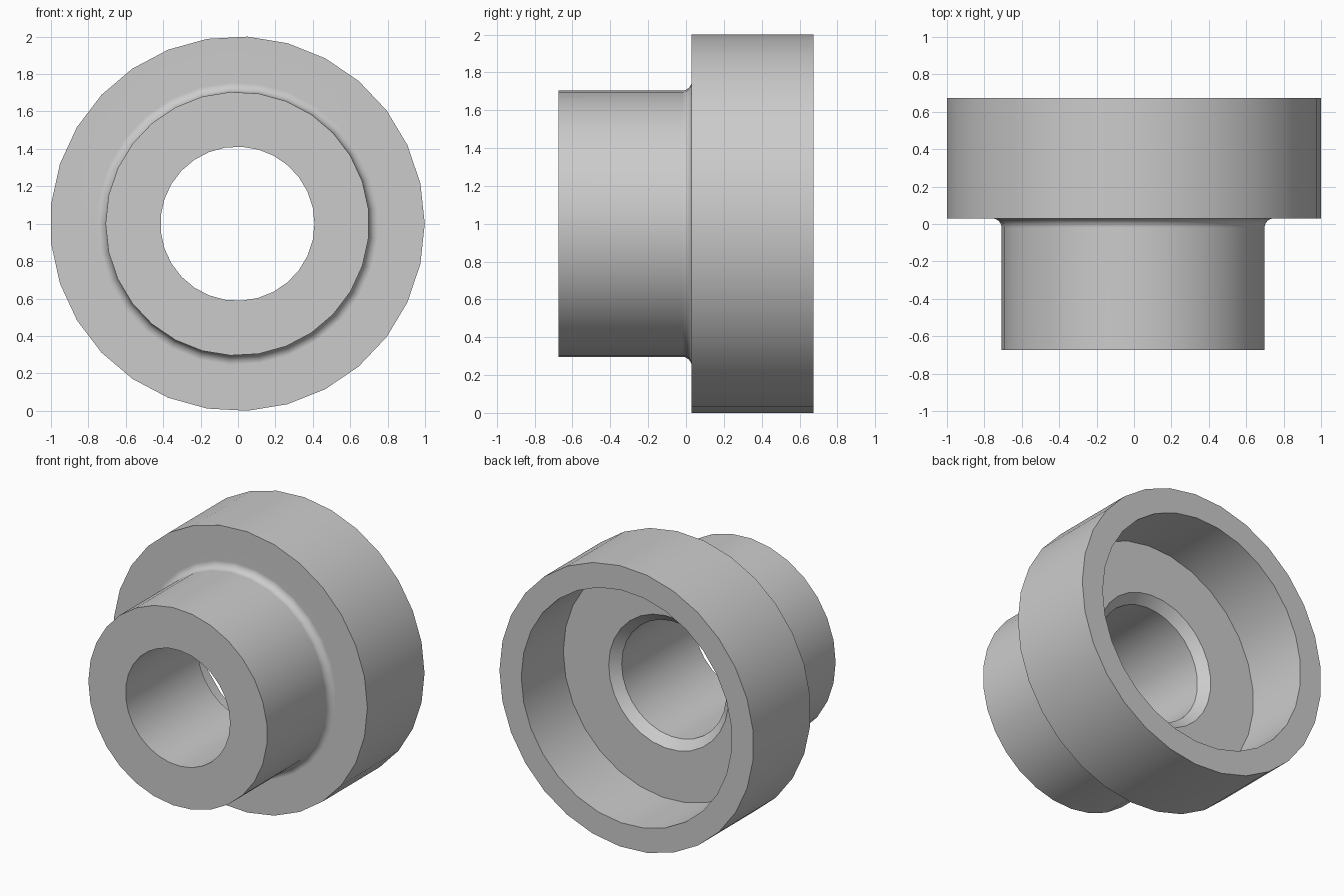
import bpy, bmesh
from math import sin, cos, pi

if "Cube" in bpy.data.objects:
    bpy.data.objects.remove(bpy.data.objects["Cube"])

SIDES = 29
FRONT, SHOULDER, FLOOR, BACK = -0.673, 0.03, 0.20, 0.673
NECK_R, FLANGE_R, BORE_R, RECESS_R = 0.705, 1.0015, 0.412, 0.83
FILLET, CHAMFER = 0.05, 0.06

grey = bpy.data.materials.new("plain grey")
grey.use_nodes = True
colour = (0.6, 0.6, 0.6, 1)
grey.diffuse_color = colour
grey.node_tree.nodes["Principled BSDF"].inputs["Base Color"].default_value = colour

# Closed cross-section as (radius, depth, start angle)
profile = [(BORE_R, FRONT, 0), (NECK_R, FRONT, pi)]
steps = 6
for i in range(steps + 1):  # fillet between neck and flange
    a = i / steps * pi / 2
    profile.append((NECK_R + FILLET * (1 - cos(a)),
                    SHOULDER - FILLET * (1 - sin(a)), pi))
profile += [
    (FLANGE_R, SHOULDER, 0), (FLANGE_R, BACK, 0),
    (RECESS_R, BACK, 0), (RECESS_R, FLOOR, 0),
    (BORE_R + CHAMFER, FLOOR, 0), (BORE_R, FLOOR - CHAMFER, 0),
]

# Revolve the cross-section around the y axis
bm = bmesh.new()
rings = []
for radius, depth, start in profile:
    # index by angle so neighbouring rings stay aligned
    shift = SIDES // 2 if start else 0
    ring = []
    for k in range(SIDES):
        a = start + 2 * pi * (k - shift) / SIDES
        ring.append(bm.verts.new((radius * cos(a) - 0.003, depth,
                                  radius * sin(a) + 1)))
    rings.append(ring)
for r, ring in enumerate(rings):
    following = rings[(r + 1) % len(rings)]
    for k in range(SIDES):
        n = (k + 1) % SIDES
        bm.faces.new((ring[k], ring[n], following[n], following[k]))
bmesh.ops.recalc_face_normals(bm, faces=bm.faces)

mesh = bpy.data.meshes.new("flanged_bushing")
bm.to_mesh(mesh)
bm.free()
mesh.materials.append(grey)
bushing = bpy.data.objects.new("flanged_bushing", mesh)
bpy.context.collection.objects.link(bushing)

# Smooth round walls, crisp rims, flat end faces
bpy.ops.object.select_all(action="DESELECT")
bushing.select_set(True)
bpy.context.view_layer.objects.active = bushing
bpy.ops.object.shade_smooth_by_angle(angle=pi / 6)
weighted = bushing.modifiers.new("flat_face_normals", "WEIGHTED_NORMAL")
weighted.keep_sharp = True
